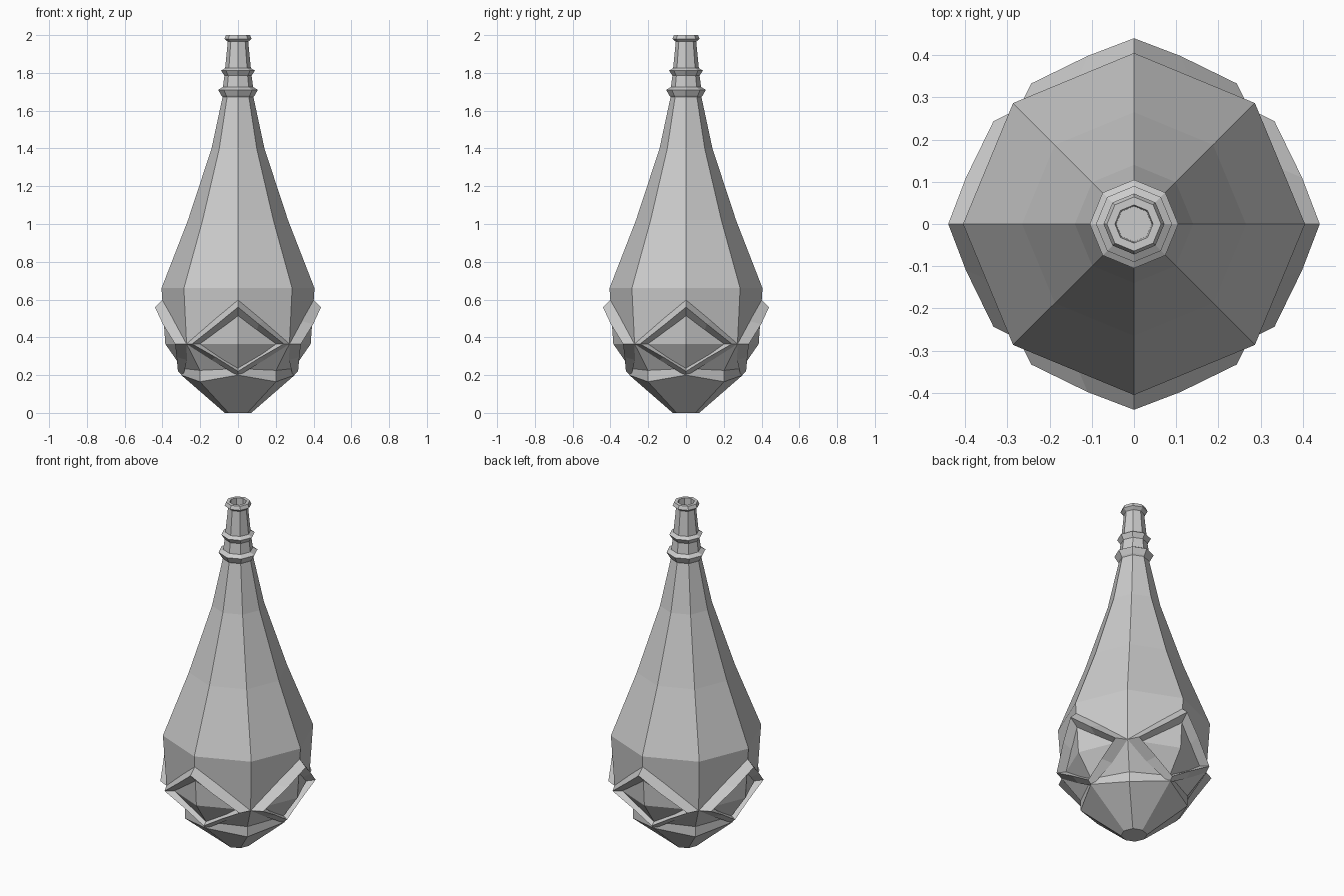
import bpy, bmesh, math
from mathutils import Vector, Matrix

cube = bpy.data.objects.get("Cube")
if cube:
    bpy.data.objects.remove(cube, do_unlink=True)

SIDES = 8
grey = bpy.data.materials.new("plain grey")
grey.use_nodes = True
colour = (0.6, 0.6, 0.6, 1)
grey.diffuse_color = colour
grey.node_tree.nodes["Principled BSDF"].inputs["Base Color"].default_value = colour


def finish(bm, name):
    bmesh.ops.recalc_face_normals(bm, faces=bm.faces)
    mesh = bpy.data.meshes.new(name)
    bm.to_mesh(mesh)
    bm.free()
    mesh.materials.append(grey)
    obj = bpy.data.objects.new(name, mesh)
    bpy.context.collection.objects.link(obj)
    return obj


def lathe(name, profile):
    """Eight-sided turned solid; a profile point is (radius, z[, corner radius, corner z])."""
    bm = bmesh.new()
    rings = []
    for p in profile:
        ring = []
        for i in range(SIDES):
            r, z = p[-2:] if i % 2 else p[:2]
            a = math.tau * i / SIDES
            ring.append(bm.verts.new((r * math.cos(a), r * math.sin(a), z)))
        rings.append(ring)
    for low, high in zip(rings, rings[1:]):
        for i in range(SIDES):
            j = (i + 1) % SIDES
            bm.faces.new((low[i], low[j], high[j], high[i]))
    bm.faces.new(rings[0])
    bm.faces.new(rings[-1])
    return finish(bm, name)


# Pointed base with a scalloped rim, swelling body and long shoulder
lathe("bottle_body", [
    (0.07, 0), (0.3, 0.2, 0.285, 0.165), (0.295, 0.235, 0.285, 0.225),
    (0.385, 0.365), (0.405, 0.66), (0.265, 1.02), (0.14, 1.4), (0.08, 1.68)])

# Neck with two collars, a lip and a hollow mouth
lathe("bottle_neck", [
    (0.08, 1.67), (0.088, 1.68), (0.105, 1.71), (0.08, 1.725), (0.072, 1.785),
    (0.09, 1.812), (0.068, 1.825), (0.054, 1.965), (0.072, 1.98),
    (0.064, 2), (0.045, 2), (0.042, 1.85)])


def mirrored_loop(bm, half):
    points = half + [(-x, y, z) for x, y, z in half[-2:0:-1]]
    return [bm.verts.new(p) for p in points]


def diamond_frame(name, angle):
    """Raised diamond moulding with a ridge, wrapped on one side of the body."""
    bm = bmesh.new()
    outer = mirrored_loop(bm, [(0, -0.398, 0.6), (0.135, -0.338, 0.485),
                               (0.273, -0.273, 0.365), (0.14, -0.27, 0.28), (0, -0.29, 0.195)])
    ridge = mirrored_loop(bm, [(0, -0.44, 0.56), (0.11, -0.398, 0.47),
                               (0.243, -0.333, 0.365), (0.12, -0.325, 0.295), (0, -0.318, 0.22)])
    inner = mirrored_loop(bm, [(0, -0.39, 0.51), (0.1, -0.35, 0.44),
                               (0.2, -0.3, 0.365), (0.1, -0.285, 0.3), (0, -0.29, 0.24)])
    loops = [outer, ridge, inner]
    for a, b in zip(loops, loops[1:]):
        for i in range(len(a)):
            j = (i + 1) % len(a)
            bm.faces.new((a[i], a[j], b[j], b[i]))
    bm.transform(Matrix.Rotation(angle, 4, 'Z'))
    return finish(bm, name)


# One frame on each of the four sides
for k, side in enumerate(("front", "left", "back", "right")):
    diamond_frame(side + "_diamond_frame", math.tau * k / 4)
